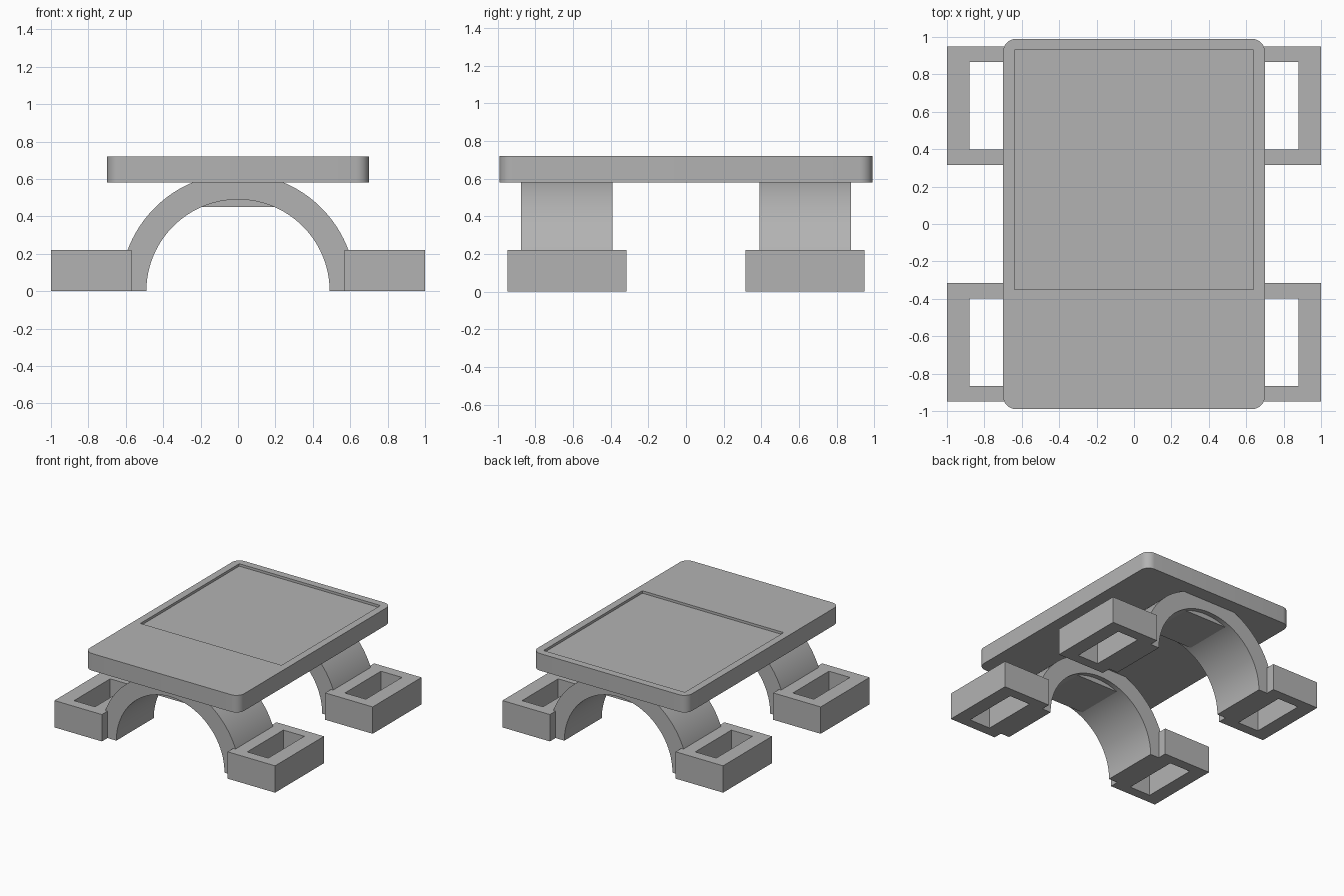
import bpy, bmesh, math
from mathutils import Vector

cube = bpy.data.objects.get("Cube")
if cube:
    bpy.data.objects.remove(cube, do_unlink=True)

# Single grey material
grey = bpy.data.materials.new("plain grey")
grey.use_nodes = True
COLOUR = (0.45, 0.45, 0.45, 1)
grey.diffuse_color = COLOUR
grey.node_tree.nodes["Principled BSDF"].inputs["Base Color"].default_value = COLOUR


def prism(name, points, offset):
    """Extrude a closed outline of 3D points along an offset."""
    bm = bmesh.new()
    face = bm.faces.new([bm.verts.new(p) for p in points])
    new = bmesh.ops.extrude_face_region(bm, geom=[face])["geom"]
    bmesh.ops.translate(bm, vec=Vector(offset),
                        verts=[v for v in new if isinstance(v, bmesh.types.BMVert)])
    bmesh.ops.recalc_face_normals(bm, faces=bm.faces)
    mesh = bpy.data.meshes.new(name)
    bm.to_mesh(mesh)
    bm.free()
    mesh.materials.append(grey)
    obj = bpy.data.objects.new(name, mesh)
    bpy.context.collection.objects.link(obj)
    return obj


def box(name, x0, x1, y0, y1, z0, z1):
    outline = [(x0, y0, z0), (x1, y0, z0), (x1, y1, z0), (x0, y1, z0)]
    return prism(name, outline, (0, 0, z1 - z0))


def activate(obj):
    bpy.ops.object.select_all(action='DESELECT')
    obj.select_set(True)
    bpy.context.view_layer.objects.active = obj


def carve(obj, cutter):
    mod = obj.modifiers.new("carve", 'BOOLEAN')
    mod.operation = 'DIFFERENCE'
    mod.solver = 'EXACT'
    mod.object = cutter
    activate(obj)
    bpy.ops.object.modifier_apply(modifier=mod.name)
    bpy.data.objects.remove(cutter, do_unlink=True)


def smooth(obj):
    activate(obj)
    bpy.ops.object.shade_smooth_by_angle(angle=math.radians(30))


# Table top: rounded slab with a shallow rectangular recess
HALF_X, HALF_Y, CORNER, STEPS = 0.70, 0.99, 0.07, 8
outline = []
for i, (sx, sy) in enumerate([(1, 1), (-1, 1), (-1, -1), (1, -1)]):
    for k in range(STEPS + 1):
        a = (i + k / STEPS) * math.pi / 2
        outline.append((sx * (HALF_X - CORNER) + CORNER * math.cos(a),
                        sy * (HALF_Y - CORNER) + CORNER * math.sin(a), 0.58))
top = prism("top_slab", outline, (0, 0, 0.14))
carve(top, box("recess_cutter", -0.64, 0.64, -0.35, 0.93, 0.70, 0.80))
smooth(top)

# Arched supports with crown blocks and hollow feet, front and back
INNER, OUTER, SEGMENTS = 0.49, 0.63, 48
angles = [math.pi * k / SEGMENTS for k in range(SEGMENTS + 1)]
for end, sy in (("front", -1), ("back", 1)):
    y0, y1 = sorted((sy * 0.39, sy * 0.875))
    arc = [(OUTER * math.cos(a), y0, OUTER * math.sin(a)) for a in angles]
    arc += [(INNER * math.cos(a), y0, INNER * math.sin(a)) for a in reversed(angles)]
    smooth(prism(end + "_arch", arc, (0, y1 - y0, 0)))
    box(end + "_crown_block", -0.22, 0.22, y0 + 0.04, y1 - 0.04, 0.45, 0.59)

    for side, sx in (("left", 1), ("right", -1)):
        x0, x1 = sorted((sx * 0.57, sx * 1.0))
        f0, f1 = sorted((sy * 0.315, sy * 0.948))
        foot = box(f"{end}_{side}_foot", x0, x1, f0, f1, 0, 0.22)
        h0, h1 = sorted((sx * 0.69, sx * 0.88))
        carve(foot, box("foot_cutter", h0, h1, f0 + 0.083, f1 - 0.083, -0.1, 0.4))
